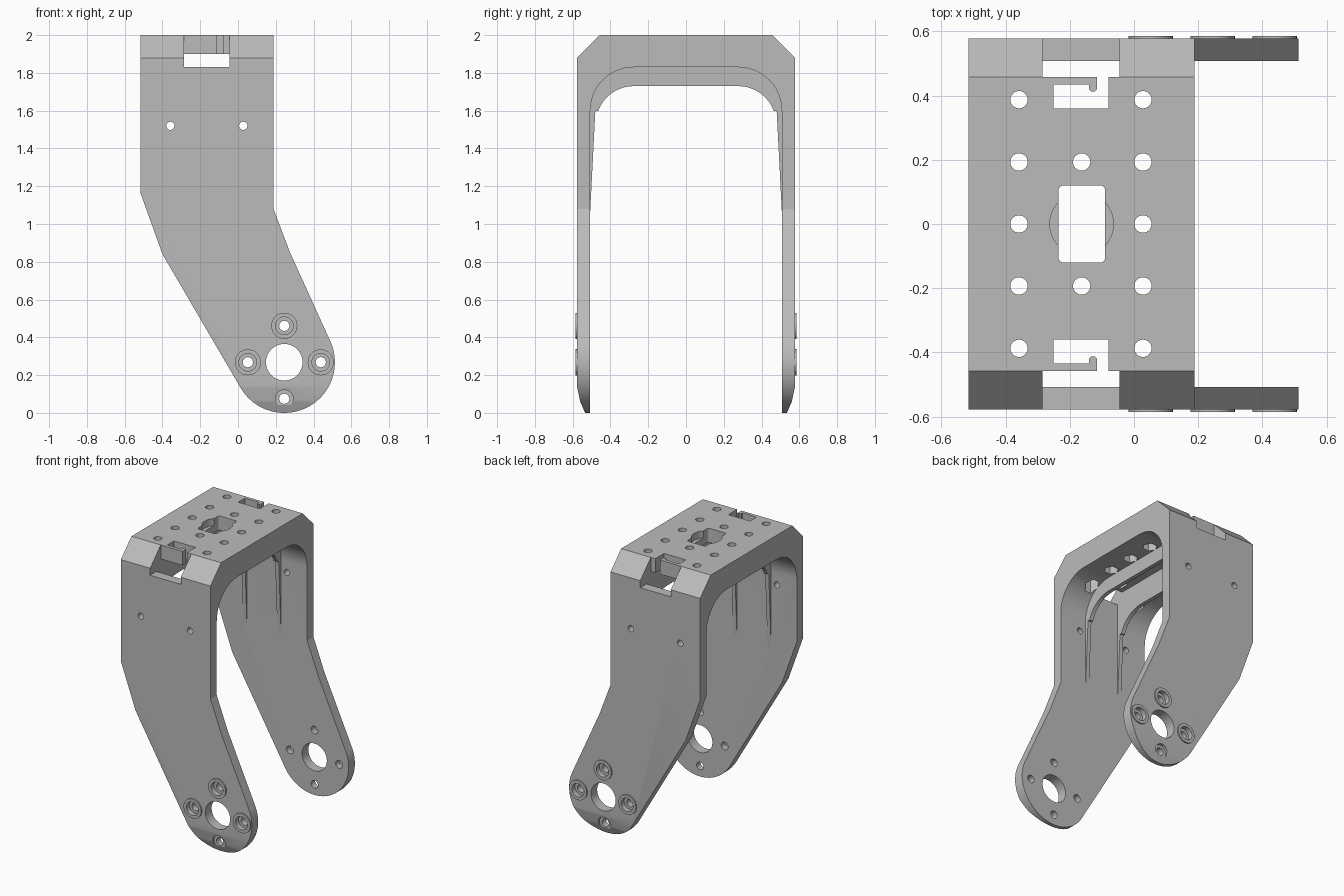
import bpy
import bmesh
from math import sin, cos, radians, tau

cube = bpy.data.objects.get("Cube")
if cube:
    bpy.data.objects.remove(cube, do_unlink=True)

grey = bpy.data.materials.new("satin grey")
grey.use_nodes = True
COLOUR = (0.5, 0.5, 0.5, 1)
grey.diffuse_color = COLOUR
grey.node_tree.nodes["Principled BSDF"].inputs["Base Color"].default_value = COLOUR


def arc(cx, cy, r, start, end, n):
    """Points along an arc, angles in degrees."""
    steps = [radians(start + (end - start) * i / n) for i in range(n + 1)]
    return [(cx + r * cos(t), cy + r * sin(t)) for t in steps]


def circle(cx, cy, r, n=32):
    return [(cx + r * cos(tau * i / n), cy + r * sin(tau * i / n)) for i in range(n)]


def rect(x0, x1, y0, y1):
    return [(x0, y0), (x1, y0), (x1, y1), (x0, y1)]


def rounded(x0, x1, y0, y1, r):
    return (arc(x1 - r, y1 - r, r, 0, 90, 4) + arc(x0 + r, y1 - r, r, 90, 180, 4)
            + arc(x0 + r, y0 + r, r, 180, 270, 4) + arc(x1 - r, y0 + r, r, 270, 360, 4))


def prism(name, points, axis, a, b):
    """Extrude a flat outline along an axis from a to b."""
    place = {"X": lambda p, d: (d, p[0], p[1]),
             "Y": lambda p, d: (p[0], d, p[1]),
             "Z": lambda p, d: (p[0], p[1], d)}[axis]
    bm = bmesh.new()
    low = [bm.verts.new(place(p, a)) for p in points]
    high = [bm.verts.new(place(p, b)) for p in points]
    bm.faces.new(low)
    bm.faces.new(high[::-1])
    for i in range(len(points)):
        j = (i + 1) % len(points)
        bm.faces.new((low[i], high[i], high[j], low[j]))
    bmesh.ops.recalc_face_normals(bm, faces=bm.faces)
    mesh = bpy.data.meshes.new(name)
    bm.to_mesh(mesh)
    bm.free()
    mesh.materials.append(grey)
    obj = bpy.data.objects.new(name, mesh)
    bpy.context.collection.objects.link(obj)
    return obj


def combine(target, tool, operation="DIFFERENCE"):
    """Apply a boolean and remove the tool object."""
    mod = target.modifiers.new("bool", "BOOLEAN")
    mod.operation, mod.solver, mod.object = operation, "EXACT", tool
    bpy.context.view_layer.objects.active = target
    bpy.ops.object.modifier_apply(modifier=mod.name)
    bpy.data.objects.remove(tool, do_unlink=True)


def cut(points, axis, a, b):
    combine(bracket, prism("cutter", points, axis, a, b))


def mirrored(half):
    """Close a half outline by mirroring it across the first coordinate."""
    return half + [(-p, q) for p, q in reversed(half)]


# Bracket: side outline crossed with the chamfered end outline
FX, FZ = 0.245, 0.268
side = [(-0.515, 1.16), (-0.515, 2.0), (0.188, 2.0), (0.188, 1.08), (0.275, 0.85)]
side += arc(FX, FZ, 0.268, 24, -149.5, 40) + [(-0.4, 0.84)]
bracket = prism("bracket", side, "Y", -0.7, 0.7)
end = mirrored([(0.53, -0.01), (0.56, 0.06), (0.577, 0.14), (0.577, 1.88), (0.458, 2.0)])
combine(bracket, prism("end_outline", end, "X", -1, 1), "INTERSECT")

# Arched opening between the legs, and the deeper middle channel
arch = [(0.507, -0.1)] + arc(0.277, 1.6, 0.23, 0, 90, 12)
cut(mirrored(arch), "X", -1, 1)
cut(rect(-0.507, 0.507, 1.0, 1.9), "X", -0.285, -0.045)

# Top plate: central opening with a shallow round seat
cut(circle(-0.163, 0, 0.099, 48), "Z", 1.95, 2.1)
cut(rounded(-0.235, -0.09, -0.12, 0.12, 0.015), "Z", 1.7, 2.2)

# Top plate: windows at both ends and hooked clip slots
slot = [(-0.25, 0.36), (-0.08, 0.36), (-0.08, 0.48), (-0.115, 0.48), (-0.115, 0.42),
        (-0.122, 0.413), (-0.133, 0.413), (-0.14, 0.42), (-0.14, 0.434), (-0.25, 0.434)]
for s in (1, -1):
    cut(rect(-0.285, -0.045, *sorted((s * 0.458, s * 0.8))), "Z", 1.83, 2.1)
    cut([(x, s * y) for x, y in slot], "Z", 1.7, 2.2)

# Screw holes in the top with hexagonal nut pockets below
for x in (-0.358, 0.028):
    for y in (-0.387, -0.193, 0, 0.193, 0.387):
        cut(circle(x, y, 0.048, 6), "Z", 1.7, 1.9)
        cut(circle(x, y, 0.027, 24), "Z", 1.85, 2.1)
    cut(circle(x, 1.52, 0.022, 20), "Y", -0.8, 0.8)
for y in (-0.193, 0.193):
    cut(circle(-0.163, y, 0.027, 24), "Z", 1.8, 2.1)

# Foot pivots: raised screw seats, counterbores and through holes
R = 0.193
seats = [(FX + R, FZ), (FX - R, FZ), (FX, FZ + R)]
low_seat = (FX, FZ - R)
for s in (1, -1):
    for x, z in seats:
        boss = prism("screw_seat", circle(x, z, 0.069), "Y", *sorted((s * 0.54, s * 0.586)))
        combine(bracket, boss, "UNION")
    for x, z in seats + [low_seat]:
        cut(circle(x, z, 0.047), "Y", *sorted((s * 0.552, s * 0.7)))
for x, z in seats + [low_seat]:
    cut(circle(x, z, 0.027, 24), "Y", -0.8, 0.8)
cut(circle(FX, FZ, 0.097, 48), "Y", -0.8, 0.8)

# Two thin tapering ribs lining the arch
inner = [(0.508, 1.05), (0.48, 1.6)] + arc(0.277, 1.53, 0.2, 20, 90, 10)
outer = [(-0.52, 1.05), (-0.52, 1.92), (0.52, 1.92), (0.52, 1.05)]
ribs = []
for name, x in (("right_rib", -0.313), ("left_rib", -0.045)):
    ribs.append(prism(name, mirrored(inner) + outer, "X", x, x + 0.028))

# Smooth the round surfaces, keep edges sharp
bpy.ops.object.select_all(action="DESELECT")
for obj in [bracket] + ribs:
    obj.select_set(True)
bpy.context.view_layer.objects.active = bracket
bpy.ops.object.shade_smooth_by_angle(angle=radians(20))
